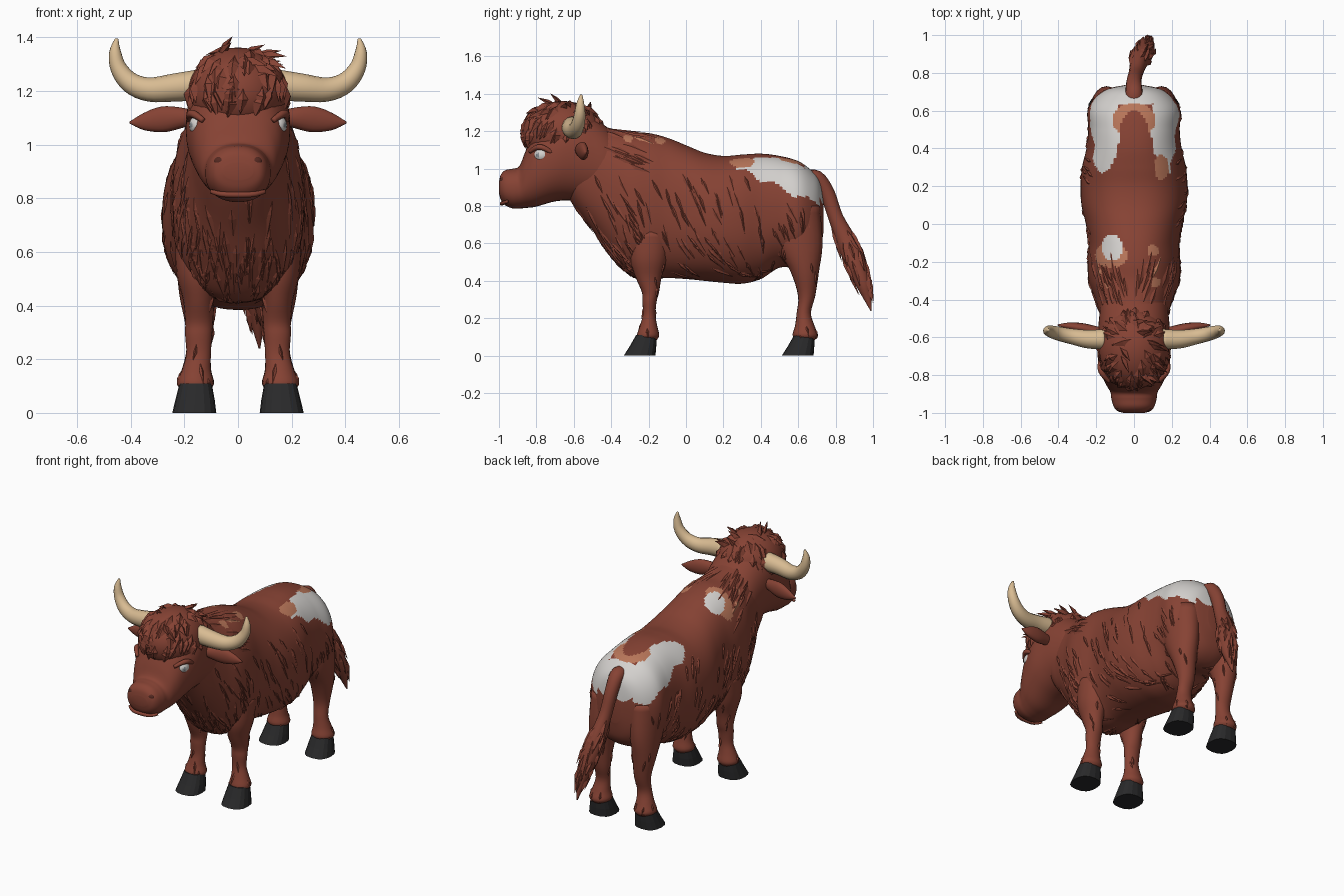
import bpy, bmesh, math, random
from mathutils import Vector as V

if "Cube" in bpy.data.objects:
    bpy.data.objects.remove(bpy.data.objects["Cube"])

random.seed(7)


def material(name, rgb):
    m = bpy.data.materials.new(name)
    m.diffuse_color = (*rgb, 1)
    m.use_nodes = True
    m.node_tree.nodes["Principled BSDF"].inputs["Base Color"].default_value = m.diffuse_color
    return m


COAT = material("red brown coat", (0.24, 0.055, 0.034))
WHITE = material("white patch", (0.66, 0.64, 0.62))
TAN = material("tan patch", (0.48, 0.18, 0.10))
HORN = material("horn cream", (0.69, 0.50, 0.29))
HOOF = material("hoof black", (0.022, 0.022, 0.023))
DARK = material("dark nostril", (0.09, 0.022, 0.015))
IRIS = material("grey iris", (0.25, 0.28, 0.30))
COATS = [COAT, WHITE, TAN]


def finish(name, bm, mats, mirror=False, smooth=True, recalc=True):
    if recalc:
        bmesh.ops.recalc_face_normals(bm, faces=bm.faces)
    me = bpy.data.meshes.new(name)
    bm.to_mesh(me)
    bm.free()
    ob = bpy.data.objects.new(name, me)
    bpy.context.collection.objects.link(ob)
    for m in mats:
        me.materials.append(m)
    for p in me.polygons:
        p.use_smooth = smooth
    if mirror:
        ob.modifiers.new("mirror", 'MIRROR')
    return ob


def spline(rows, sub):
    """Catmull-Rom through rows of numbers."""
    out, n = [], len(rows)
    for i in range(n - 1):
        a, b, c, d = (rows[max(0, min(n - 1, k))] for k in (i - 1, i, i + 1, i + 2))
        for s in range(sub):
            t = s / sub
            out.append([0.5 * (2 * q + (r - p) * t + (2 * p - 5 * q + 4 * r - w) * t * t
                        + (3 * q - p - 3 * r + w) * t ** 3) for p, q, r, w in zip(a, b, c, d)])
    return out + [list(rows[-1])]


def loft(name, rows, mats, u=None, v=None, sub=4, seg=20, power=1.0, mirror=False, smooth=True):
    """Rows (x, y, z, ru, rv). Without u, rings follow the path, v is the side hint."""
    pts = spline(rows, sub) if sub else rows
    bm, rings = bmesh.new(), []
    for i, (x, y, z, a, b) in enumerate(pts):
        U, W = u, v
        if not u:
            t = V(pts[min(i + 1, len(pts) - 1)][:3]) - V(pts[max(i - 1, 0)][:3])
            U = t.cross(v).normalized()
            W = U.cross(t).normalized()
        ring = []
        for k in range(seg):
            c, s = math.cos(math.tau * k / seg), math.sin(math.tau * k / seg)
            c, s = (math.copysign(abs(q) ** power, q) for q in (c, s))
            ring.append(bm.verts.new(V((x, y, z)) + U * c * max(a, .002) + W * s * max(b, .002)))
        rings.append(ring)
    for r, q in zip(rings, rings[1:]):
        for k in range(seg):
            bm.faces.new((r[k], r[(k + 1) % seg], q[(k + 1) % seg], q[k]))
    bm.faces.new(rings[0])
    bm.faces.new(rings[-1])
    return finish(name, bm, mats, mirror, smooth)


X, Y, Z = V((1, 0, 0)), V((0, 1, 0)), V((0, 0, 1))


def trunk(profile):
    """(y, top, bottom, half width) to loft rows."""
    return [(0, y, (t + b) / 2, w, (t - b) / 2) for y, t, b, w in profile]


def ball(name, loc, r, mats, mirror=False):
    bm = bmesh.new()
    bmesh.ops.create_uvsphere(bm, u_segments=28, v_segments=18, radius=1)
    for w in bm.verts:
        w.co = V((w.co.x * r[0], w.co.y * r[1], w.co.z * r[2])) + V(loc)
    return finish(name, bm, mats, mirror)


def locks(name, source, count, keep, flow, length, width, ridge=.007, lift=.004):
    """Leaf-shaped hair locks hugging the surface of a source part."""
    bm = bmesh.new()
    polys = [p for p in source.data.polygons if keep(p.center, p.normal)]

    def hug(q, h):
        _, co, n, _ = source.closest_point_on_mesh(q)
        return bm.verts.new(co + n * h)

    for p in random.choices(polys, weights=[p.area for p in polys], k=count):
        n, c = p.normal.copy(), p.center.copy()
        d = flow(c) + V([random.uniform(-.15, .15) for _ in range(3)])
        d = (d - n * d.dot(n)).normalized()
        s, L = d.cross(n), length * random.uniform(.7, 1.3)
        w = width * random.uniform(.7, 1.2)
        mid = c + d * L * .45
        root, l, r = hug(c, -.003), hug(mid - s * w / 2, -.002), hug(mid + s * w / 2, -.002)
        top, tip = hug(mid, ridge), hug(c + d * L, lift)
        for f in ((root, top, l), (root, r, top), (l, top, tip), (top, r, tip)):
            bm.faces.new(f).material_index = p.material_index
    return finish(name, bm, COATS, smooth=False, recalc=False)


# Body and neck
body = loft("body", trunk([
    (-.66, 1.14, .90, .10), (-.60, 1.22, .80, .15), (-.50, 1.24, .67, .175), (-.40, 1.215, .53, .205),
    (-.30, 1.195, .43, .24), (-.20, 1.19, .41, .245), (-.10, 1.165, .415, .24), (0, 1.125, .41, .255),
    (.10, 1.085, .40, .278), (.20, 1.068, .39, .283), (.30, 1.075, .385, .275), (.40, 1.08, .41, .252),
    (.50, 1.068, .47, .242), (.60, 1.04, .47, .246), (.67, .99, .50, .205), (.715, .93, .56, .14),
    (.735, .82, .66, .05)]), COATS, X, Z, sub=12, seg=120, power=.88)


# Coat patches on the back and rump
def inside(c, x, y, rx, ry):
    return ((c.x - x) / rx) ** 2 + ((c.y - y) / ry) ** 2 < 1


def patch(c):
    if c.y > .2:
        low = 1.125 - .45 * c.y + .015 * math.sin(c.y * 38 + c.x * 9)
        if c.z < low or inside(c, 0, .46, .08, .14):
            return 0
        if inside(c, 0, .55, .115, .09) or inside(c, .145, .30, .04, .065):
            return 2
        if inside(c, -.175, .51, .10, .24) or inside(c, .19, .52, .10, .25) or inside(c, 0, .68, .16, .055):
            return 1
        return 0
    if c.z < 1.0:
        return 0
    if inside(c, -.115, -.125, .055, .07):
        return 1
    spots = ((-.12, -.165, .085, .07), (.1, -.14, .03, .03), (.11, -.31, .032, .025), (-.15, -.31, .035, .03))
    return 2 if any(inside(c, *s) for s in spots) else 0


for p in body.data.polygons:
    p.material_index = patch(p.center)

# Long coat
locks("body_hair", body, 230, lambda c, n: -.5 < c.y < .68 and n.z > -.8 and patch(c) == 0 and c.z < 1,
      lambda c: V((c.x * 3, .4, -1)), .16, .028)
locks("chest_hair", body, 60, lambda c, n: c.y < -.28 and c.z < .85,
      lambda c: V((0, .3, -1)), .17, .035)

# Legs and hooves
for part, dy, rows in (
    ("front", 0, [(.15, -.19, .66, .085, .11), (.15, -.2, .52, .08, .10), (.147, -.2, .42, .058, .07),
                  (.145, -.19, .34, .052, .046), (.147, -.195, .29, .05, .038), (.147, -.197, .22, .046, .034),
                  (.155, -.2, .16, .054, .046), (.158, -.203, .11, .068, .06), (.158, -.205, .085, .05, .05)]),
    ("hind", .845, [(.13, .59, .80, .095, .125), (.145, .605, .6, .085, .125), (.15, .635, .45, .07, .076),
                    (.143, .645, .32, .052, .046), (.147, .63, .23, .046, .038),
                    (.155, .635, .16, .055, .052), (.158, .638, .11, .069, .068), (.158, .64, .085, .05, .05)])):
    leg = loft(part + "_legs", rows, COATS, X, Y, mirror=True)
    hair = locks(part + "_leg_hair", leg, 16, lambda c, n: .12 < c.z < .6 and n.z < .5,
                 lambda c: V((0, .1, -1)), .08, .022)
    hair.modifiers.new("mirror", 'MIRROR')
    loft(part + "_hooves", [(.163, -.248 + dy, 0, .082, .085), (.16, -.23 + dy, .05, .073, .071),
                            (.158, -.212 + dy, .11, .06, .055)], [HOOF], X, Y, sub=0, seg=16,
         power=.8, mirror=True, smooth=False)

# Head and muzzle
head = loft("head", trunk([
    (-1.0, .93, .87, .055), (-.99, .968, .833, .088), (-.965, .992, .803, .108), (-.925, 1.0, .787, .12),
    (-.89, 1.015, .787, .125), (-.855, 1.10, .79, .145), (-.80, 1.20, .797, .17), (-.70, 1.28, .825, .193),
    (-.60, 1.32, .83, .192), (-.50, 1.28, .82, .185), (-.40, 1.20, .80, .17), (-.34, 1.12, .85, .12)]),
    COATS, X, Z, sub=5, seg=40, power=.9)
ball("nostrils", (.062, -.978, .937), (.028, .016, .02), [DARK], True)
loft("lower_lip", [(-.10, -.955, .825, .008, .008), (-.06, -.98, .815, .01, .01), (0, -.985, .813, .011, .011),
                   (.06, -.98, .815, .01, .01), (.10, -.955, .825, .008, .008)], [COAT], v=Y, seg=10)

# Eyes with irises, under heavy lids
eyes = ball("eyes", (.148, -.768, 1.072), (.034, .044, .038), [WHITE, IRIS], True)
look = V((.85, -.5, 0)).normalized()
for p in eyes.data.polygons:
    p.material_index = int(p.normal.dot(look) > .965)
loft("eyelids", [(.13, -.835, 1.09, .010, .010), (.162, -.80, 1.112, .014, .014),
                 (.178, -.765, 1.112, .015, .015), (.178, -.715, 1.085, .01, .01)],
     [COAT], v=Z, seg=10, mirror=True)

# Shaggy crown of hair
crown = ball("crown_hair", (0, -.66, 1.19), (.186, .215, .172), COATS)
locks("forelock", crown, 85, lambda c, n: c.z > 1.22,
      lambda c: V((c.x * 2, (c.y + .6) * 2.5, -.5)), .17, .06, .016, .012)
locks("crown_tufts", crown, 12, lambda c, n: n.z > .75,
      lambda c: V((c.x * 3 + .3, (c.y + .6) * 3, .3)), .10, .04, .025, .05)
locks("mane", body, 40, lambda c, n: -.52 < c.y < -.3 and n.z > .3,
      lambda c: V((c.x * 3, 1, -.3)), .17, .045)

# Horns and ears
loft("horns", [(.15, -.61, 1.222, .057, .055), (.24, -.61, 1.212, .052, .05), (.33, -.595, 1.205, .045, .042),
               (.40, -.58, 1.23, .039, .037), (.445, -.568, 1.285, .031, .031),
               (.458, -.565, 1.345, .022, .022), (.452, -.56, 1.395, .006, .006)],
     [HORN], v=Y, seg=14, mirror=True)
loft("ears", [(.15, -.575, 1.10, .022, .02), (.21, -.565, 1.10, .038, .026), (.28, -.55, 1.094, .048, .026),
              (.35, -.54, 1.085, .032, .018), (.405, -.535, 1.082, .003, .003)],
     [COAT], v=Y, seg=16, mirror=True)

# Tail with a hairy tuft
tail = loft("tail", [(0, .64, .95, .04, .045), (0, .70, .95, .04, .045), (.0, .755, .87, .04, .04),
                     (.01, .80, .74, .04, .038), (.025, .855, .62, .052, .046), (.045, .90, .51, .056, .056),
                     (.07, .945, .39, .04, .04), (.075, .97, .31, .022, .02), (.08, .99, .24, .003, .003)],
            COATS, v=X, seg=16)
locks("tail_tuft", tail, 34, lambda c, n: .38 < c.z < .75,
      lambda c: V((.18, .37, -1)), .15, .04, .012, .012)
